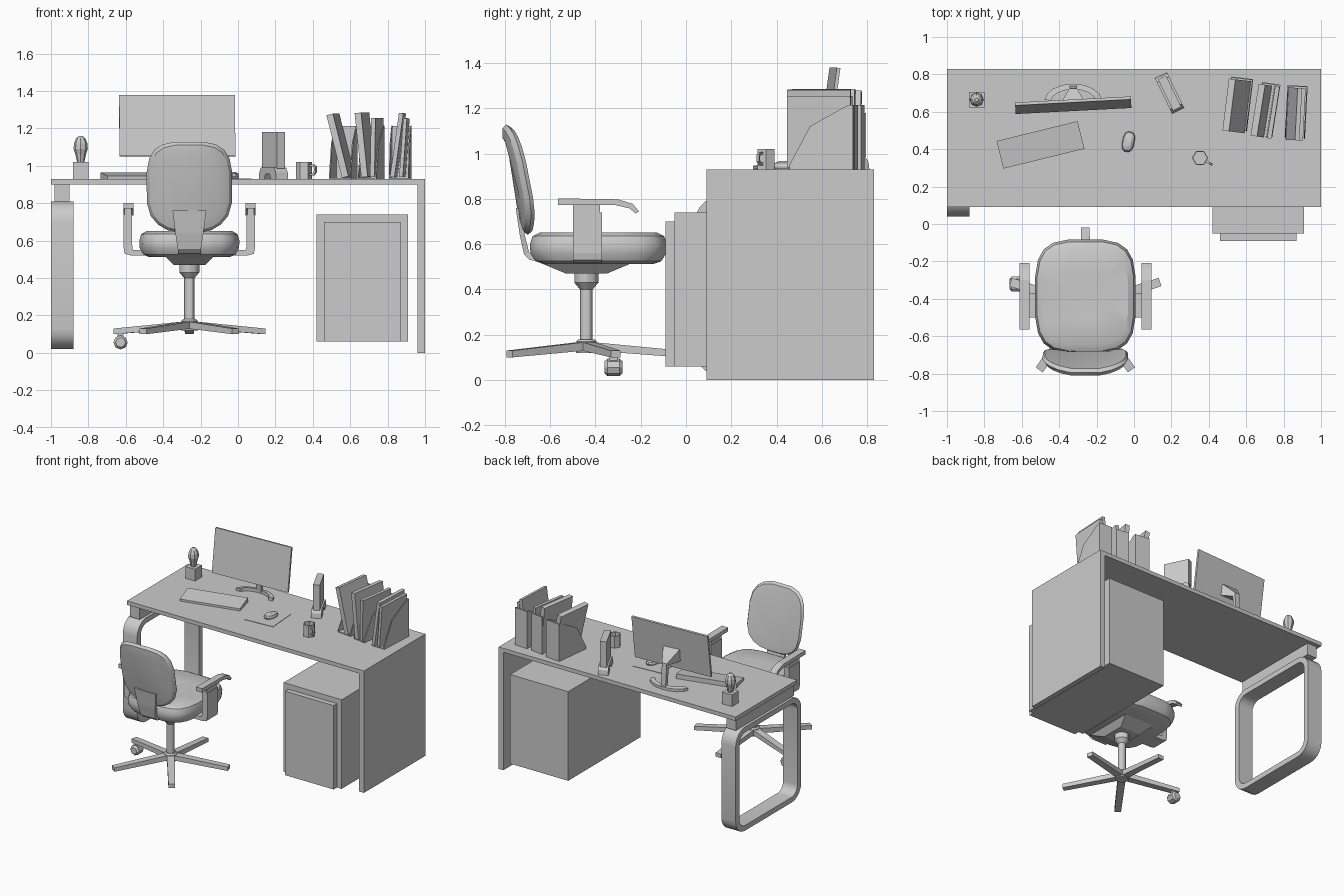
import bpy, bmesh
from math import sin, cos, pi, radians, copysign
from mathutils import Matrix, Vector

if "Cube" in bpy.data.objects:
    bpy.data.objects.remove(bpy.data.objects["Cube"])

I = Matrix()


def at(x, y, z, rz=0, rx=0, ry=0):
    return (Matrix.Translation((x, y, z)) @ Matrix.Rotation(radians(rz), 4, 'Z')
            @ Matrix.Rotation(radians(rx), 4, 'X') @ Matrix.Rotation(radians(ry), 4, 'Y'))


def loft(name, loops, M=I, wrap=False, smooth=False):
    """Skin a list of equal-sized point loops; cap the ends or wrap round."""
    bm = bmesh.new()
    vs = [[bm.verts.new(M @ Vector(p)) for p in lp] for lp in loops]
    n = len(vs[0])
    for a, b in zip(vs, vs[1:] + ([vs[0]] if wrap else [])):
        for i in range(n):
            j = (i + 1) % n
            bm.faces.new((a[i], a[j], b[j], b[i]))
    if not wrap:
        bm.faces.new(vs[0])
        bm.faces.new(vs[-1])
    bmesh.ops.recalc_face_normals(bm, faces=bm.faces)
    me = bpy.data.meshes.new(name)
    bm.to_mesh(me)
    bm.free()
    ob = bpy.data.objects.new(name, me)
    bpy.context.collection.objects.link(ob)
    if smooth:
        bpy.ops.object.select_all(action='DESELECT')
        ob.select_set(True)
        bpy.context.view_layer.objects.active = ob
        bpy.ops.object.shade_smooth_by_angle(angle=radians(30))
    return ob


def box(name, x0, x1, y0, y1, z0, z1, M=I):
    return loft(name, [[(x0, y0, z), (x1, y0, z), (x1, y1, z), (x0, y1, z)] for z in (z0, z1)], M)


def prism_x(name, prof, x0, x1, M=I):
    return loft(name, [[(x, y, z) for y, z in prof] for x in (x0, x1)], M)


def lathe(name, prof, n, M=I, smooth=False):
    return loft(name, [[(r * cos(2 * pi * i / n), r * sin(2 * pi * i / n), z) for i in range(n)]
                       for r, z in prof], M, smooth=smooth)


def oval(a, b, n, e):
    """Superellipse outline."""
    out = []
    for i in range(n):
        t = 2 * pi * (i + .5) / n
        c, s = cos(t), sin(t)
        out.append((a * copysign(abs(c) ** (2 / e), c), b * copysign(abs(s) ** (2 / e), s)))
    return out


def round_rect(y0, y1, z0, z1, r, seg=5):
    pts = []
    for k, (cy, cz) in enumerate([(y1 - r, z1 - r), (y0 + r, z1 - r), (y0 + r, z0 + r), (y1 - r, z0 + r)]):
        for i in range(seg + 1):
            t = (k + i / seg) * pi / 2
            pts.append((cy + r * cos(t), cz + r * sin(t)))
    return pts


# Desk
box('desk_top', -1, .96, .09, .83, .9, .93)
box('desk_side_panel', .96, 1, .09, .83, 0, .93)
box('leg_spacer', -.98, -.9, .1, .8, .81, .9)
outer = round_rect(.04, .83, .02, .81, .11)
inner = round_rect(.085, .785, .06, .77, .07)
loft('loop_leg', [[(x, y, z) for y, z in p] for x, p in
                  ((-1, outer), (-.88, outer), (-.88, inner), (-1, inner))], wrap=True, smooth=True)

# Drawer pedestal
box('pedestal', .42, .91, -.05, .82, .06, .74)
box('pedestal_front', .46, .87, -.09, -.05, .06, .70)

# Monitor
box('monitor_panel', -.31, .31, -.008, .008, -.165, .165, at(-.325, .635, 1.215, 3, -8))
loft('monitor_neck', [
    [(-.345, .715, .94), (-.305, .715, .94), (-.305, .74, .94), (-.345, .74, .94)],
    [(-.345, .7, 1.1), (-.305, .7, 1.1), (-.305, .725, 1.12), (-.345, .725, 1.12)],
    [(-.395, .632, 1.12), (-.255, .632, 1.12), (-.255, .64, 1.21), (-.395, .64, 1.21)]])
arc = []
for i in range(9):
    t = radians(5 + 170 * i / 8)
    arc.append([(-.325 + a * cos(t), .655 + b * sin(t), z) for a, b, z in
                ((.155, .095, .93), (.155, .095, .95), (.12, .065, .955), (.12, .065, .93))])
loft('monitor_base', arc)

# Keyboard, mouse and mat
prism_x('keyboard', [(-.076, 0), (.076, 0), (.076, .035), (-.076, .016)], -.223, .223,
        at(-.5, .423, .93, 13.8))
box('mouse_mat', -.115, .115, -.12, .12, 0, .003, at(-.05, .43, .93, 4))
loft('mouse', [[(s * x, s * y, z) for x, y in oval(.033, .056, 12, 2.6)]
               for s, z in ((.9, 0), (1, .012), (.88, .026), (.5, .035))], at(-.03, .44, .932, -12), smooth=True)

# Mug
mug = at(.353, .353, .93)
lathe('mug', [(.043, 0), (.043, .09), (.037, .09), (.037, .01)], 6, mug)
grip = at(.353, .353, .93, -29)
hand = [(.034, .078), (.06, .078), (.075, .065), (.075, .035), (.06, .018), (.034, .018)]
core = [(.034, .066), (.056, .066), (.064, .059), (.064, .041), (.056, .03), (.034, .03)]
loft('mug_handle', [[(x, y, z) for x, z in p] for y, p in
                    ((-.006, hand), (.006, hand), (.006, core), (-.006, core))], grip, wrap=True)

# Desk phone on its arched stand
ph = at(.19, .70, .93, -64)
arch = [(-.105, 0), (-.04, 0), (-.025, .025), (.025, .025), (.04, 0), (.105, 0),
        (.1, .035), (.08, .06), (-.08, .06), (-.1, .035)]
loft('phone_stand', [[(x, y, z) for x, z in arch] for y in (-.036, .036)], ph)
box('phone_body', -.093, .093, -.024, .024, .055, .25, ph)

# Potted cactus
box('plant_pot', -.882, -.8, .624, .706, .93, 1.02)
lathe('cactus', [(.018, 1.015), (.024, 1.04), (.028, 1.06), (.038, 1.09), (.036, 1.12),
                 (.024, 1.148), (.01, 1.16)], 8, at(-.841, .665, 0))

# Magazine files, each with leaning books: (x offset, lean, thickness)
side = [(0, 0), (.28, 0), (.28, .285), (.25, .28), (.09, .19), (0, .02)]
files = [(.545, .503, -7, .118, [(.03, -14, .036)]),
         (.69, .475, -9, .1, [(-.012, -6, .035), (.03, 1, .024)]),
         (.86, .46, -3, .108, [(-.035, 8, .024), (.012, 4, .02)])]
for x, y, rz, w, books in files:
    M = at(x, y, .93, rz)
    h = w / 2
    for s in (-1, 1):
        prism_x('file_side', side, s * h, s * (h - .006), M)
    box('file_back', -h, h, .274, .28, 0, .284, M)
    box('file_floor', -h, h, 0, .28, 0, .006, M)
    for k, (bx, lean, t) in enumerate(books):
        box('book', -t / 2, t / 2, -.012, .268, 0, .345 - .03 * k, M @ at(bx, 0, .01, ry=lean))

# Chair base: five legs, hub, gas column
CX, CY = -.26, -.44
lathe('chair_hub', [(.045, .12), (.045, .17), (.035, .18)], 12, at(CX, CY, 0))
for k in range(5):
    loft('chair_base_leg', [[(r, -w, z0), (r, w, z0), (r, w, z1), (r, -w, z1)] for r, w, z0, z1 in
                            ((.02, .027, .13, .168), (.42, .023, .1, .13))], at(CX, CY, 0, 18 + 72 * k))
lathe('gas_column', [(.028, .15), (.028, .4), (.053, .43), (.053, .48)], 12, at(CX, CY, 0), smooth=True)

# The one castor
lathe('castor_wheel', [(.026, -.04), (.038, -.027), (.038, .027), (.026, .04)], 8,
      at(-.628, -.32, .056, 0, 90))
box('castor_stem', -.645, -.611, -.337, -.303, .08, .115)

# Seat and its mechanism
loft('seat_mechanism', [[(CX - a, CY - b, z), (CX + a, CY - b, z), (CX + a, CY + b, z), (CX - a, CY + b, z)]
                        for a, b, z in ((.085, .09, .47), (.135, .21, .52))])
loft('seat', [[(s * x, s * y, z) for x, y in oval(.27, .305, 20, 3.6)] for s, z in
              ((.8, .512), (.92, .525), (.99, .56), (1, .6), (.96, .635), (.85, .652), (.4, .644))],
     at(CX, -.387, 0), smooth=True)

# Backrest: padded outline leaned back and wrapped round the sitter
pad = []
for s, d in ((.75, 0), (.93, .006), (1, .025), (.95, .045), (.78, .05)):
    lp = []
    for x, z in oval(.23, .245, 20, 3.4):
        x, z = s * x, s * z
        x *= 1 - .25 * max(0, -z / .245) ** 4
        lp.append((CX + x, -.776 - .2 * z + d + .045 * (x / .23) ** 2, .885 + z))
    pad.append(lp)
loft('backrest', pad, smooth=True)

# Backrest bracket
loft('backrest_bracket', [[(CX - w, y, z), (CX + w, y, z), (CX + w, y + .022, z + dz), (CX - w, y + .022, z + dz)]
                          for y, z, w, dz in ((-.752, .76, .09, 0), (-.734, .64, .075, 0), (-.715, .555, .062, .01),
                                              (-.69, .53, .062, .02), (-.55, .51, .062, .022))])

# Armrests, mirrored
for s in (-1, 1):
    path = [(.20, .52, .20, .55), (.31, .52, .3, .55), (.345, .53, .303, .555),
            (.351, .56, .306, .58), (.351, .74, .306, .74)]
    loft('arm_bracket', [[(CX + s * a, -.5, z), (CX + s * b, -.5, w), (CX + s * b, -.37, w), (CX + s * a, -.37, z)]
                         for a, z, b, w in path])
    xa, xb = CX + s * .31, CX + s * .346
    box('arm_post', min(xa, xb), max(xa, xb), -.5, -.38, .73, .78)
    prism_x('arm_pad', [(-.565, .772), (-.31, .772), (-.25, .758), (-.222, .735), (-.208, .745),
                        (-.235, .778), (-.3, .798), (-.565, .802)], CX + s * .3, CX + s * .353)
